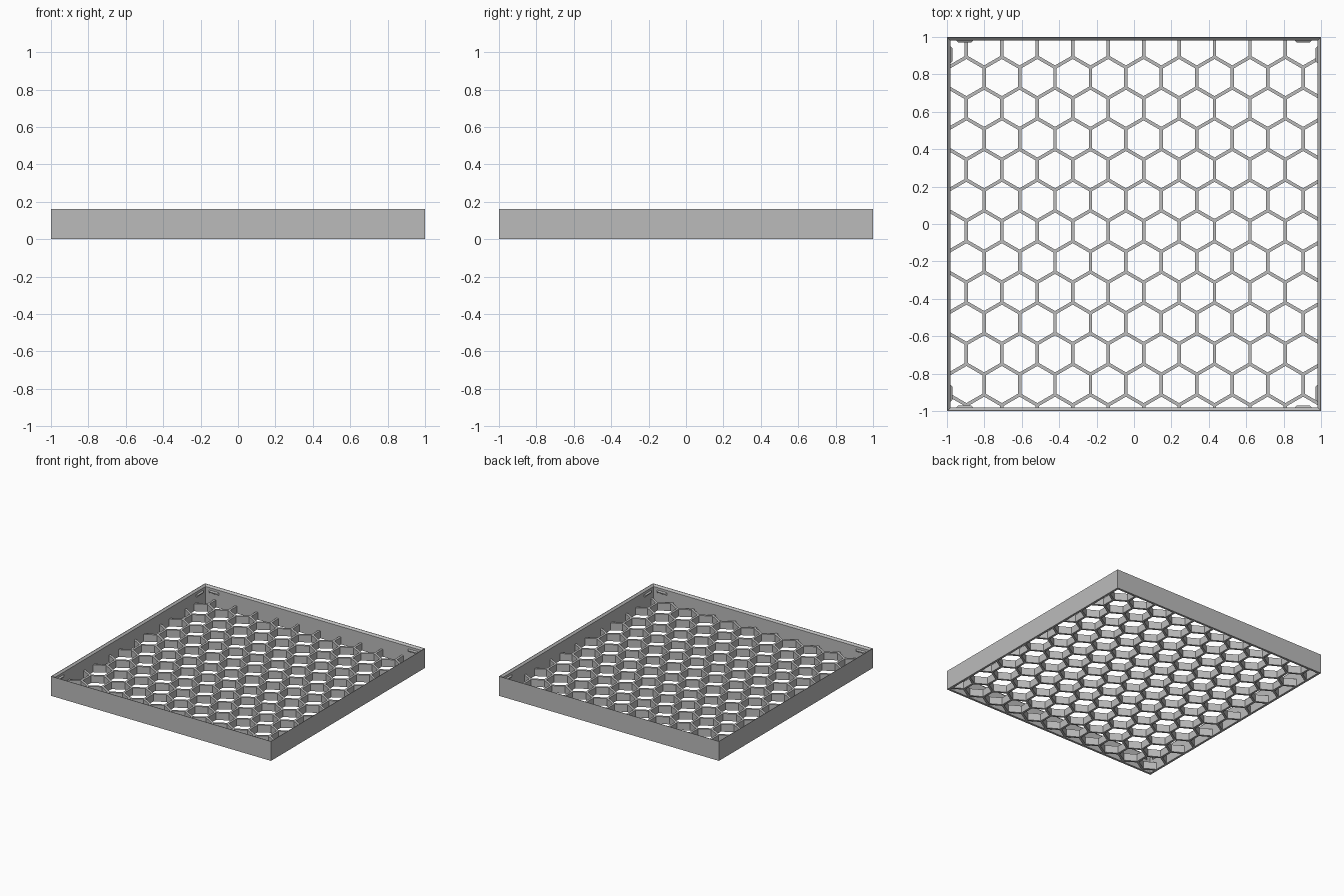
import bpy, bmesh, math
from mathutils import Vector

cube = bpy.data.objects.get("Cube")
if cube:
    bpy.data.objects.remove(cube, do_unlink=True)

HEIGHT, WALL, CHAMFER = 0.16, 0.018, 0.014
PITCH, BAR, GRID_H = 0.1895, 0.018, 0.06

grey = bpy.data.materials.new("plain grey")
grey.use_nodes = True
grey.diffuse_color = (0.5, 0.5, 0.5, 1)
grey.node_tree.nodes["Principled BSDF"].inputs["Base Color"].default_value = (0.5, 0.5, 0.5, 1)


def make_object(name, bm):
    bmesh.ops.recalc_face_normals(bm, faces=bm.faces)
    mesh = bpy.data.meshes.new(name)
    bm.to_mesh(mesh)
    bm.free()
    mesh.materials.append(grey)
    obj = bpy.data.objects.new(name, mesh)
    bpy.context.collection.objects.link(obj)
    return obj


# Square frame: wall section swept round four corners, inner top edge chamfered
section = [(1, 0), (1, HEIGHT), (0.996, HEIGHT),
           (1 - WALL, HEIGHT - CHAMFER), (1 - WALL, 0)]
bm = bmesh.new()
rings = [[bm.verts.new((sx * r, sy * r, z)) for r, z in section]
         for sx, sy in ((1, 1), (-1, 1), (-1, -1), (1, -1))]
for i in range(4):
    a, b = rings[i], rings[(i + 1) % 4]
    for j in range(len(section)):
        k = (j + 1) % len(section)
        bm.faces.new((a[j], b[j], b[k], a[k]))
make_object("frame", bm)

# Honeycomb: flat hexagon rings, trimmed to the frame, then raised
bm = bmesh.new()
outer = PITCH / math.sqrt(3)
inner = (PITCH - BAR) / math.sqrt(3)
for row in range(-1, 13):
    cy = 0.947 - row * 1.5 * outer
    for col in range(-1, 13):
        cx = -0.896 + (col + 0.5 * ((row + 1) % 2) - 1) * PITCH
        loops = [[bm.verts.new((cx + r * math.sin(k * math.pi / 3),
                                cy + r * math.cos(k * math.pi / 3), 0))
                  for k in range(6)] for r in (outer, inner)]
        for k in range(6):
            n = (k + 1) % 6
            bm.faces.new((loops[0][k], loops[0][n], loops[1][n], loops[1][k]))
bmesh.ops.remove_doubles(bm, verts=bm.verts, dist=0.001)
for d in ((1, 0, 0), (-1, 0, 0), (0, 1, 0), (0, -1, 0)):
    bmesh.ops.bisect_plane(bm, geom=bm.verts[:] + bm.edges[:] + bm.faces[:],
                           plane_co=Vector(d) * (1 - WALL / 2), plane_no=d, clear_outer=True)
raised = bmesh.ops.extrude_face_region(bm, geom=bm.faces[:], use_keep_orig=True)
bmesh.ops.translate(bm, vec=(0, 0, GRID_H),
                    verts=[v for v in raised["geom"] if isinstance(v, bmesh.types.BMVert)])
make_object("honeycomb_grid", bm)

# Snap ridges: two tapered nubs on the inside of each wall
bm = bmesh.new()
for quarter in range(4):
    angle = quarter * math.pi / 2
    for side in (-1, 1):
        points = []
        for half, depth, dz in ((0.046, 0.0, 0.011), (0.036, 0.011, 0.004)):
            for u, w in ((-1, -1), (1, -1), (1, 1), (-1, 1)):
                x, y = side * 0.905 + u * half, 1 - WALL - depth
                points.append(bm.verts.new((x * math.cos(angle) - y * math.sin(angle),
                                            x * math.sin(angle) + y * math.cos(angle),
                                            0.115 + w * dz)))
        bm.faces.new(points[:4])
        bm.faces.new(points[4:])
        for k in range(4):
            n = (k + 1) % 4
            bm.faces.new((points[k], points[n], points[n + 4], points[k + 4]))
make_object("snap_ridges", bm)
